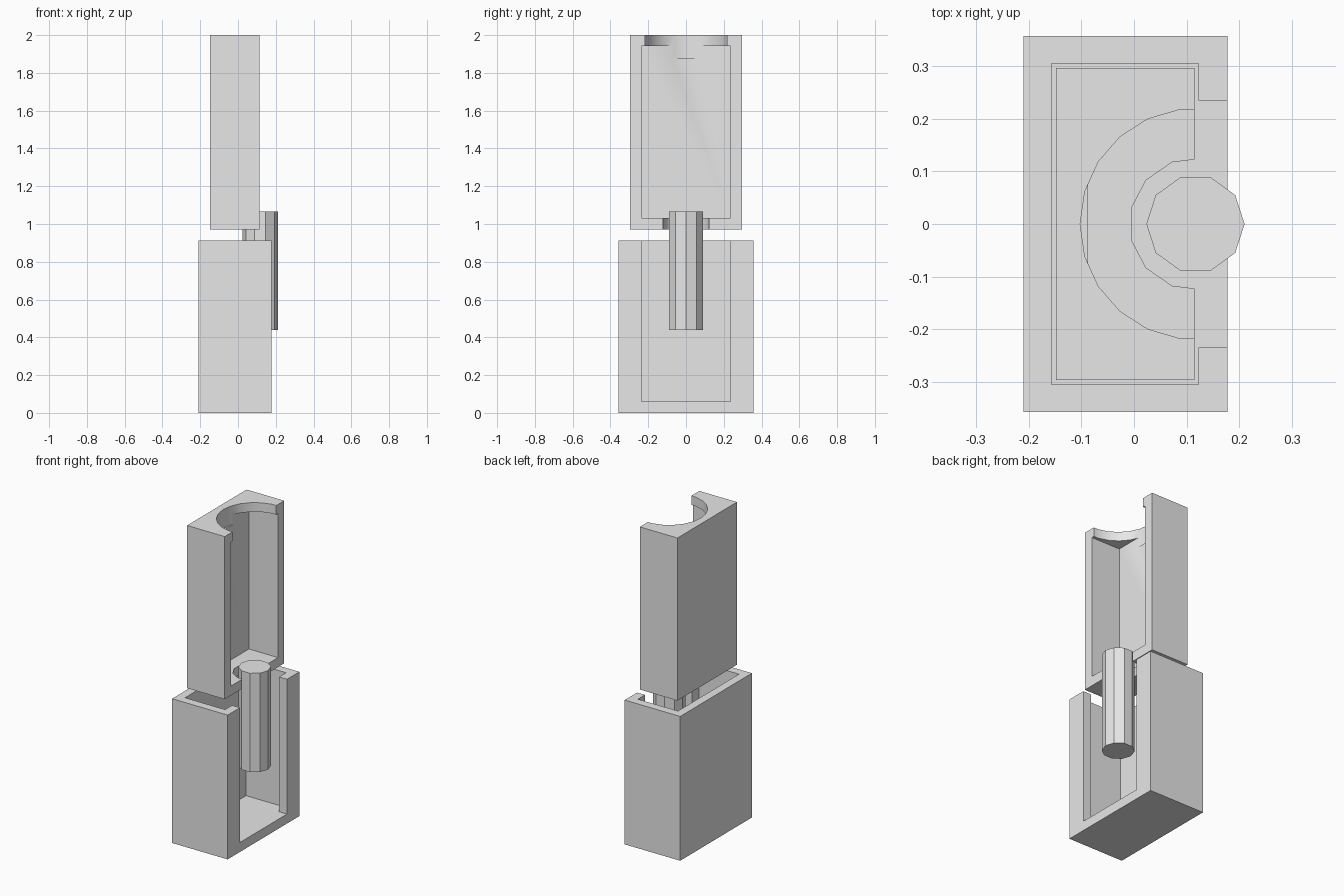
import bpy
import math

# Remove the default cube if present
default = bpy.data.objects.get("Cube")
if default:
    bpy.data.objects.remove(default, do_unlink=True)

# Single plain material
grey = bpy.data.materials.new("light_grey")
grey.use_nodes = True
colour = (0.8, 0.8, 0.8, 1.0)
grey.diffuse_color = colour
grey.node_tree.nodes["Principled BSDF"].inputs["Base Color"].default_value = colour


def prism(name, outline, z0, z1):
    """Extrude a counter-clockwise outline from z0 to z1."""
    n = len(outline)
    verts = [(x, y, z) for z in (z0, z1) for x, y in outline]
    faces = [tuple(reversed(range(n))), tuple(range(n, 2 * n))]
    faces += [(i, (i + 1) % n, (i + 1) % n + n, i + n) for i in range(n)]
    mesh = bpy.data.meshes.new(name)
    mesh.from_pydata(verts, [], faces)
    mesh.materials.append(grey)
    obj = bpy.data.objects.new(name, mesh)
    bpy.context.collection.objects.link(obj)
    return obj


def box(name, x0, x1, half_y, z0, z1):
    outline = [(x0, -half_y), (x1, -half_y), (x1, half_y), (x0, half_y)]
    return prism(name, outline, z0, z1)


def cylinder(name, sides, radius, z0, z1):
    """Upright cylinder on the shared axis, one corner pointing to +x."""
    step = 2 * math.pi / sides
    outline = [(AXIS_X + radius * math.cos(i * step), radius * math.sin(i * step))
               for i in range(sides)]
    return prism(name, outline, z0, z1)


def carve(target, cutters):
    """Subtract each cutter, bake the result and delete the cutters."""
    for cutter in cutters:
        cutter.hide_render = True
        mod = target.modifiers.new(cutter.name, "BOOLEAN")
        mod.operation = "DIFFERENCE"
        mod.solver = "EXACT"
        mod.object = cutter
    bpy.context.view_layer.update()
    graph = bpy.context.evaluated_depsgraph_get()
    baked = bpy.data.meshes.new_from_object(target.evaluated_get(graph))
    target.modifiers.clear()
    target.data = baked
    for cutter in cutters:
        bpy.data.objects.remove(cutter, do_unlink=True)


AXIS_X = 0.117   # shared axis of the pin and both round openings
OUT = 0.3        # cutters run past the open side
WALL = 0.06

# Lower holder: open-topped box with a narrower slot through its +x wall
holder = box("lower_holder", -0.21, 0.178, 0.358, 0.0, 0.912)
carve(holder, [
    box("holder_cavity", -0.157, 0.123, 0.305, WALL, 1.2),
    box("holder_slot", 0.0, OUT, 0.235, WALL, 1.3),
])

# Upper case: box open at +x, with round openings in its ceiling and floor
case = box("upper_case", -0.148, 0.115, 0.297, 0.972, 2.0)
carve(case, [
    box("case_cavity", -0.088, OUT, 0.235, 1.032, 1.942),
    cylinder("ceiling_opening", 22, 0.2195, 1.88, 2.1),
    cylinder("floor_opening", 13, 0.1257, 0.9, 1.1),
])

# Ten-sided pin passing between the two boxes
pin = cylinder("pin", 10, 0.0935, 0.44, 1.065)

# Smooth the round openings while keeping hard edges
bpy.ops.object.select_all(action="DESELECT")
for obj in (holder, case, pin):
    obj.select_set(True)
bpy.context.view_layer.objects.active = case
bpy.ops.object.shade_smooth_by_angle(angle=math.radians(30))
